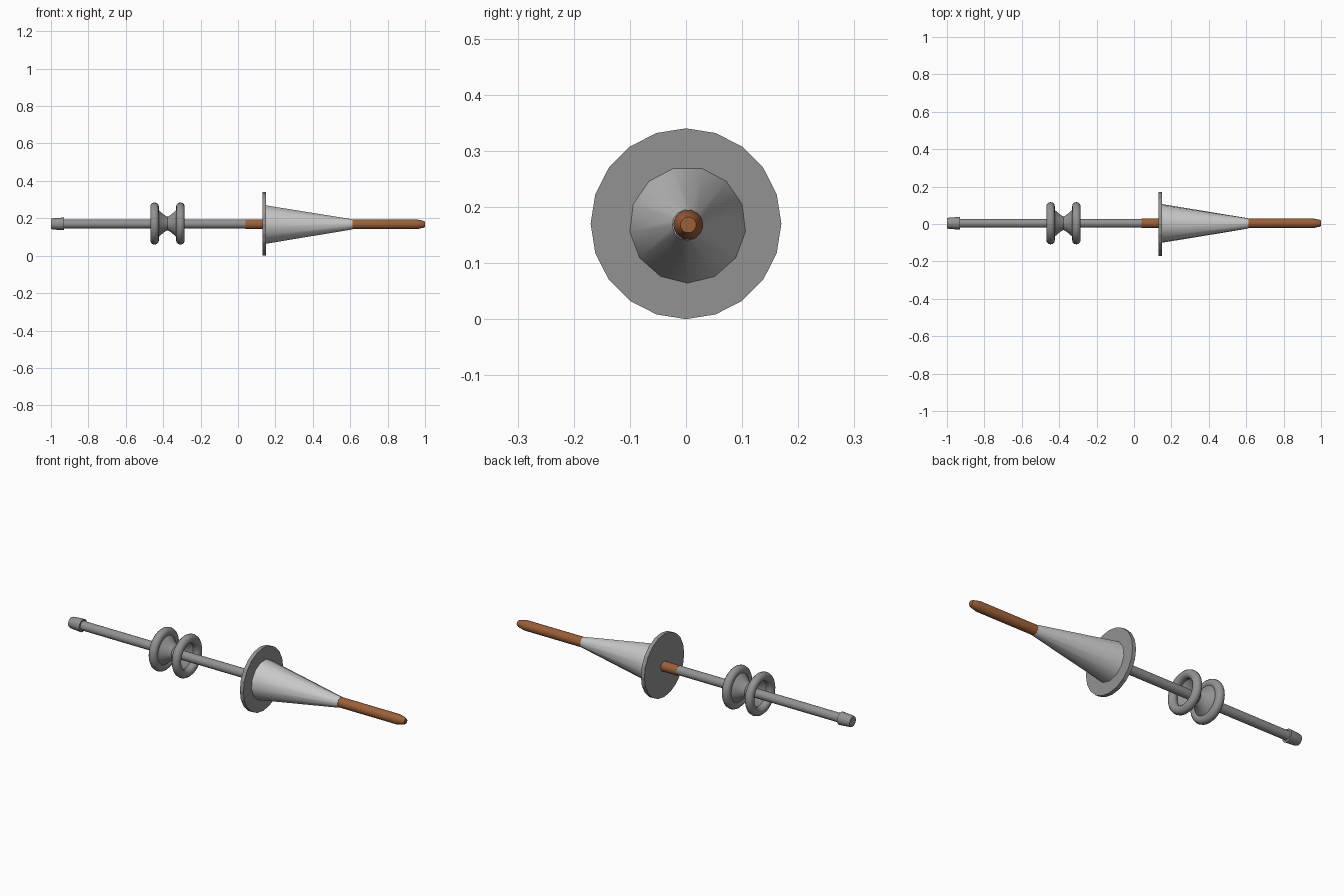
import bpy, bmesh, math

if "Cube" in bpy.data.objects:
    bpy.data.objects.remove(bpy.data.objects["Cube"])


def material(name, rgb):
    m = bpy.data.materials.new(name)
    m.diffuse_color = (*rgb, 1)
    m.use_nodes = True
    m.node_tree.nodes["Principled BSDF"].inputs["Base Color"].default_value = m.diffuse_color
    return m


GREY = material("steel grey", (0.29, 0.29, 0.29))
PALE = material("pale grey", (0.58, 0.58, 0.58))
COPPER = material("copper brown", (0.33, 0.115, 0.04))


def lathe(name, profile, sides, mat, y=0.004, z=0.169, phase=0.0, closed=False, smooth=True):
    """Spin (x, radius) points round the x axis; phase turns the first vertex from straight up."""
    bm = bmesh.new()
    rings = []
    for x, r in profile:
        if r < 1e-6:
            rings.append([bm.verts.new((x, y, z))])
            continue
        angles = [phase + 2 * math.pi * i / sides for i in range(sides)]
        rings.append([bm.verts.new((x, y + r * math.sin(a), z + r * math.cos(a))) for a in angles])
    pairs = list(zip(rings, rings[1:]))
    if closed:
        pairs.append((rings[-1], rings[0]))
    for a, b in pairs:
        for i in range(sides):
            j = (i + 1) % sides
            quad = [a[i % len(a)], a[j % len(a)], b[j % len(b)], b[i % len(b)]]
            bm.faces.new(list(dict.fromkeys(quad)))
    bmesh.ops.recalc_face_normals(bm, faces=bm.faces)
    mesh = bpy.data.meshes.new(name)
    bm.to_mesh(mesh)
    bm.free()
    mesh.materials.append(mat)
    ob = bpy.data.objects.new(name, mesh)
    bpy.context.collection.objects.link(ob)
    if smooth:
        bpy.ops.object.select_all(action='DESELECT')
        ob.select_set(True)
        bpy.context.view_layer.objects.active = ob
        bpy.ops.object.shade_smooth_by_angle(angle=math.radians(32))
    return ob


# Rear shaft and its flared end cap
lathe("rear_shaft", [(-0.95, 0), (-0.95, 0.024), (0.04, 0.024), (0.04, 0)], 20, GREY, z=0.170)
lathe("end_cap", [(-1, 0), (-1, 0.027), (-0.99, 0.030), (-0.93, 0.034), (-0.93, 0)], 20, GREY, z=0.170)

# Copper front shaft with tapered tip
lathe("front_shaft", [(0.04, 0), (0.04, 0.0265), (0.955, 0.0265), (0.99, 0.019), (1.0, 0.014), (1.0, 0)],
      20, COPPER, z=0.168)

# Two rolled rims of the spool
MID, HALF = -0.377, 0.069
for name, x in (("spool_rim_rear", MID - HALF), ("spool_rim_front", MID + HALF)):
    ring = [(x + 0.023 * math.cos(t * math.pi / 6), 0.090 + 0.023 * math.sin(t * math.pi / 6)) for t in range(12)]
    lathe(name, ring, 32, GREY, z=0.172, closed=True)

# Hourglass waist, a thin open shell between the rims
steps = [i / 6 for i in range(-6, 7)]
outer = [(MID + HALF * s, 0.036 + 0.058 * abs(s) ** 1.25) for s in steps]
inner = [(x, r - 0.005) for x, r in reversed(outer)]
lathe("spool_waist", outer + inner, 32, GREY, z=0.172, closed=True)

# Round guard plate
lathe("guard_disc", [(0.130, 0), (0.130, 0.17), (0.151, 0.17), (0.151, 0)], 20, GREY, y=0, z=0.170, smooth=False)

# Thirteen-sided handle cone
lathe("handle_cone", [(0.150, 0), (0.150, 0.104), (0.612, 0.0275), (0.612, 0)], 13, PALE,
      y=0.003, z=0.168, phase=math.pi / 13)
